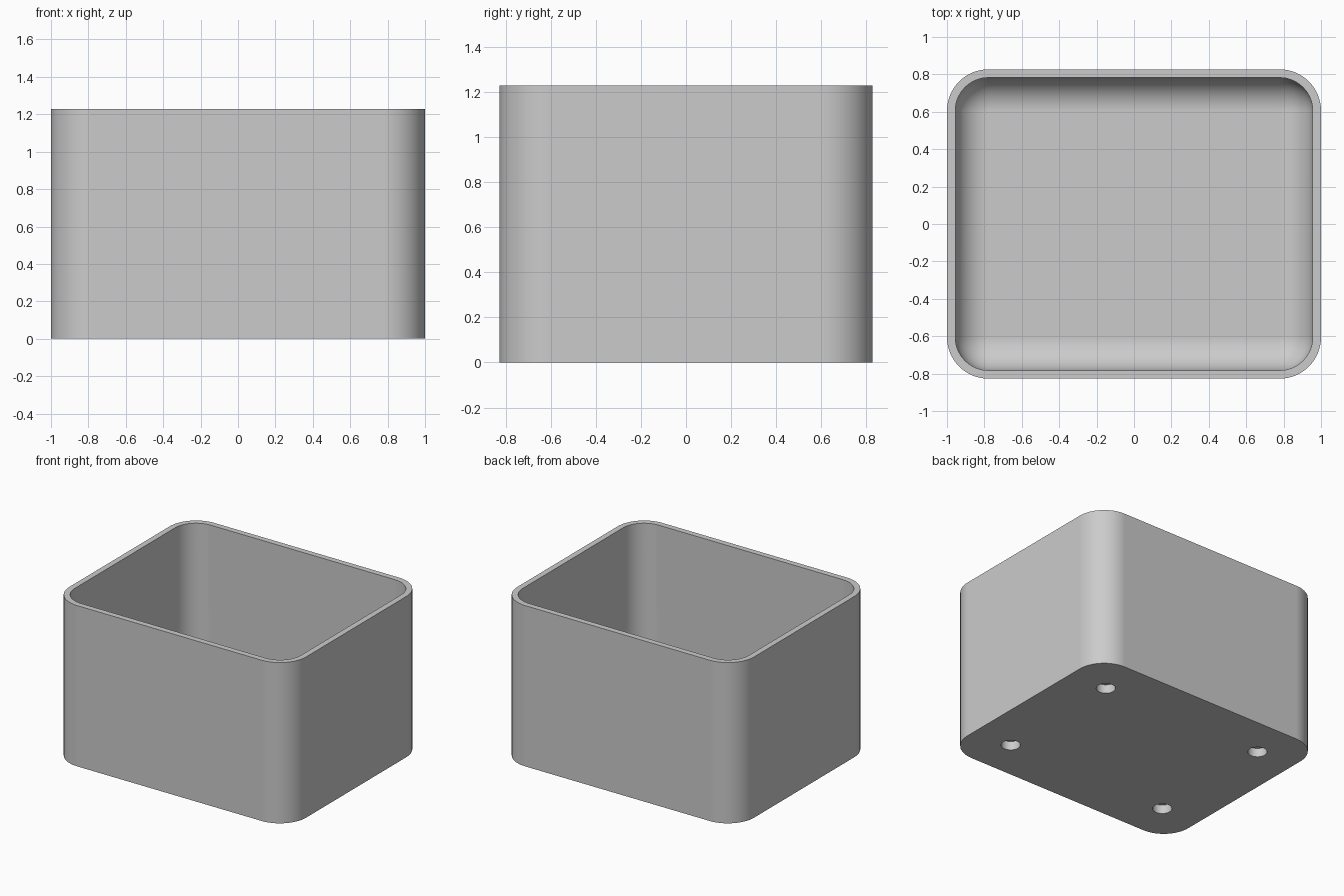
import bpy, bmesh
from math import sin, cos, pi

if "Cube" in bpy.data.objects:
    bpy.data.objects.remove(bpy.data.objects["Cube"], do_unlink=True)

HX, HY, HEIGHT = 1.0, 0.827, 1.228
RADIUS, WALL = 0.222, 0.0445
FLOOR, FILLET = 0.111, 0.175
HOLE_INSET, HOLE_RADIUS, HOLE_DEPTH = 0.313, 0.067, 0.067
CORNER_STEPS, FILLET_STEPS = 16, 12

grey = bpy.data.materials.new("plain grey")
grey.use_nodes = True
colour = (0.6, 0.6, 0.6, 1)
grey.diffuse_color = colour
grey.node_tree.nodes["Principled BSDF"].inputs["Base Color"].default_value = colour


def ring(bm, inset, z):
    """Rounded rectangle, moved inwards from the outer outline."""
    r = RADIUS - inset
    verts = []
    for corner, (sx, sy) in enumerate([(1, 1), (-1, 1), (-1, -1), (1, -1)]):
        for i in range(CORNER_STEPS + 1):
            a = (corner + i / CORNER_STEPS) * pi / 2
            verts.append(bm.verts.new((sx * (HX - RADIUS) + r * cos(a),
                                       sy * (HY - RADIUS) + r * sin(a), z)))
    return verts


# Shell: outer wall, rim, inner wall and rounded floor edge
bm = bmesh.new()
profile = [(0, 0), (0, HEIGHT), (WALL, HEIGHT)]
for i in range(FILLET_STEPS + 1):
    t = i / FILLET_STEPS * pi / 2
    profile.append((WALL + FILLET * (1 - cos(t)), FLOOR + FILLET * (1 - sin(t))))
rings = [ring(bm, inset, z) for inset, z in profile]
for low, high in zip(rings, rings[1:]):
    n = len(low)
    for i in range(n):
        j = (i + 1) % n
        bm.faces.new((low[i], low[j], high[j], high[i]))
bm.faces.new(list(reversed(rings[0])))
bm.faces.new(rings[-1])
mesh = bpy.data.meshes.new("open_box")
bm.to_mesh(mesh)
bm.free()
box = bpy.data.objects.new("open_box", mesh)
bpy.context.collection.objects.link(box)
mesh.materials.append(grey)

# Four blind round holes in the underside
bm = bmesh.new()
for sx in (-1, 1):
    for sy in (-1, 1):
        made = bmesh.ops.create_cone(bm, cap_ends=True, segments=40, radius1=HOLE_RADIUS,
                                     radius2=HOLE_RADIUS, depth=2 * HOLE_DEPTH)
        bmesh.ops.translate(bm, verts=made["verts"],
                            vec=(sx * (HX - HOLE_INSET), sy * (HY - HOLE_INSET), 0))
cut_mesh = bpy.data.meshes.new("hole_cutter")
bm.to_mesh(cut_mesh)
bm.free()
cut_mesh.materials.append(grey)
cutter = bpy.data.objects.new("hole_cutter", cut_mesh)
bpy.context.collection.objects.link(cutter)
cutter.hide_render = True

cut = box.modifiers.new("holes", "BOOLEAN")
cut.operation = "DIFFERENCE"
cut.solver = "EXACT"
cut.object = cutter
bpy.ops.object.select_all(action="DESELECT")
box.select_set(True)
bpy.context.view_layer.objects.active = box
bpy.ops.object.modifier_apply(modifier=cut.name)
bpy.data.objects.remove(cutter, do_unlink=True)

# Smooth curves, crisp rims, even shading on the flat walls
bpy.ops.object.shade_smooth_by_angle(angle=pi / 6)
weighted = box.modifiers.new("even shading", "WEIGHTED_NORMAL")
weighted.keep_sharp = True
